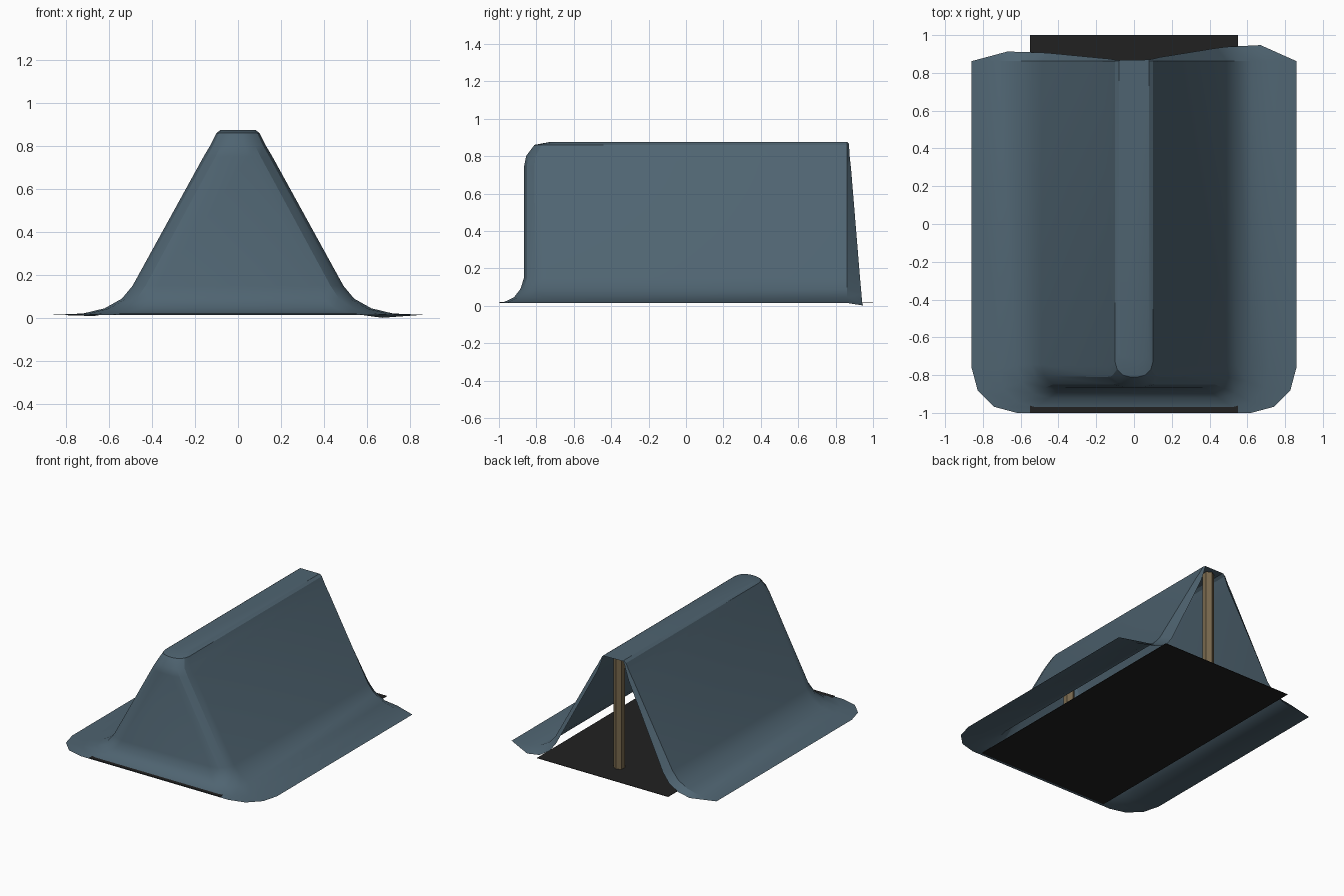
import bpy, bmesh, math

if "Cube" in bpy.data.objects:
    bpy.data.objects.remove(bpy.data.objects["Cube"])


def material(name, rgb):
    m = bpy.data.materials.new(name)
    m.diffuse_color = (*rgb, 1)
    m.use_nodes = True
    m.node_tree.nodes["Principled BSDF"].inputs["Base Color"].default_value = m.diffuse_color
    return m


CLOTH = material("slate blue canvas", (0.078, 0.127, 0.165))
BLACK = material("black groundsheet", (0.015, 0.015, 0.015))
WOOD = material("tan wood", (0.19, 0.14, 0.075))


def finish(bm, name, mat, smooth=False):
    me = bpy.data.meshes.new(name)
    bm.to_mesh(me)
    bm.free()
    ob = bpy.data.objects.new(name, me)
    bpy.context.collection.objects.link(ob)
    me.materials.append(mat)
    if smooth:
        bpy.ops.object.select_all(action='DESELECT')
        ob.select_set(True)
        bpy.context.view_layer.objects.active = ob
        bpy.ops.object.shade_smooth_by_angle(angle=math.radians(25))
    return ob


# Tent cloth: U-shaped rings from hem to ridge, open at the back.
# half width, front depth, height, corner radius, flap (inward, back, drop)
BACK = 0.862
LEVELS = [
    (0.86, 1.00, 0.015, 0.24, 0.00, 0.000, 0.000),
    (0.72, 0.97, 0.021, 0.20, 0.05, 0.085, 0.020),
    (0.62, 0.92, 0.045, 0.17, 0.05, 0.080, 0.030),
    (0.54, 0.885, 0.09, 0.14, 0.05, 0.076, 0.025),
    (0.49, 0.866, 0.15, 0.12, 0.05, 0.070, 0.020),
    (0.16, 0.865, 0.75, 0.11, 0.03, 0.020, 0.012),
    (0.13, 0.855, 0.80, 0.10, 0.02, 0.014, 0.012),
    (0.10, 0.81, 0.86, 0.08, 0.01, 0.010, 0.010),
    (0.08, 0.73, 0.875, 0.06, 0.00, 0.008, 0.006),
]


def ring(w, f, z, r, fx, fy, fz):
    half = [(w - fx, BACK + fy, z - fz), (w, BACK, z)]
    for i in range(4):
        a = math.radians(30 * i)
        half.append((w - r + r * math.cos(a), -f + r - r * math.sin(a), z))
    left = [(-x, y, h) for x, y, h in reversed(half)]
    # the left door flap is a little shorter than the right one
    left[-1] = (-(w - fx), BACK + fy * 0.6, z - fz * 0.6)
    return half + left


bm = bmesh.new()
rows = [[bm.verts.new(p) for p in ring(*lv)] for lv in LEVELS]
for lo, hi in zip(rows, rows[1:]):
    for i in range(len(lo) - 1):
        bm.faces.new((lo[i + 1], lo[i], hi[i], hi[i + 1]))
bm.faces.new(list(reversed(rows[-1])))
bmesh.ops.remove_doubles(bm, verts=bm.verts, dist=0.0001)
bmesh.ops.recalc_face_normals(bm, faces=bm.faces)
bm.faces.ensure_lookup_table()
top = max(bm.faces, key=lambda f: f.calc_center_median().z)
if top.normal.z < 0:
    bmesh.ops.reverse_faces(bm, faces=bm.faces)
finish(bm, "tent_cloth", CLOTH, True)

# Groundsheet
bm = bmesh.new()
bmesh.ops.create_cube(bm, size=1)
for v in bm.verts:
    v.co = (v.co.x * 1.1, v.co.y * 2, 0.0195 + v.co.z * 0.003)
finish(bm, "groundsheet", BLACK)

# Two upright poles
for name, y in (("back_pole", 0.80), ("front_pole", -0.70)):
    bm = bmesh.new()
    bmesh.ops.create_cone(bm, cap_ends=True, segments=6, radius1=0.04,
                          radius2=0.04, depth=0.845)
    bmesh.ops.translate(bm, verts=bm.verts, vec=(0, y, 0.4425))
    finish(bm, name, WOOD)
